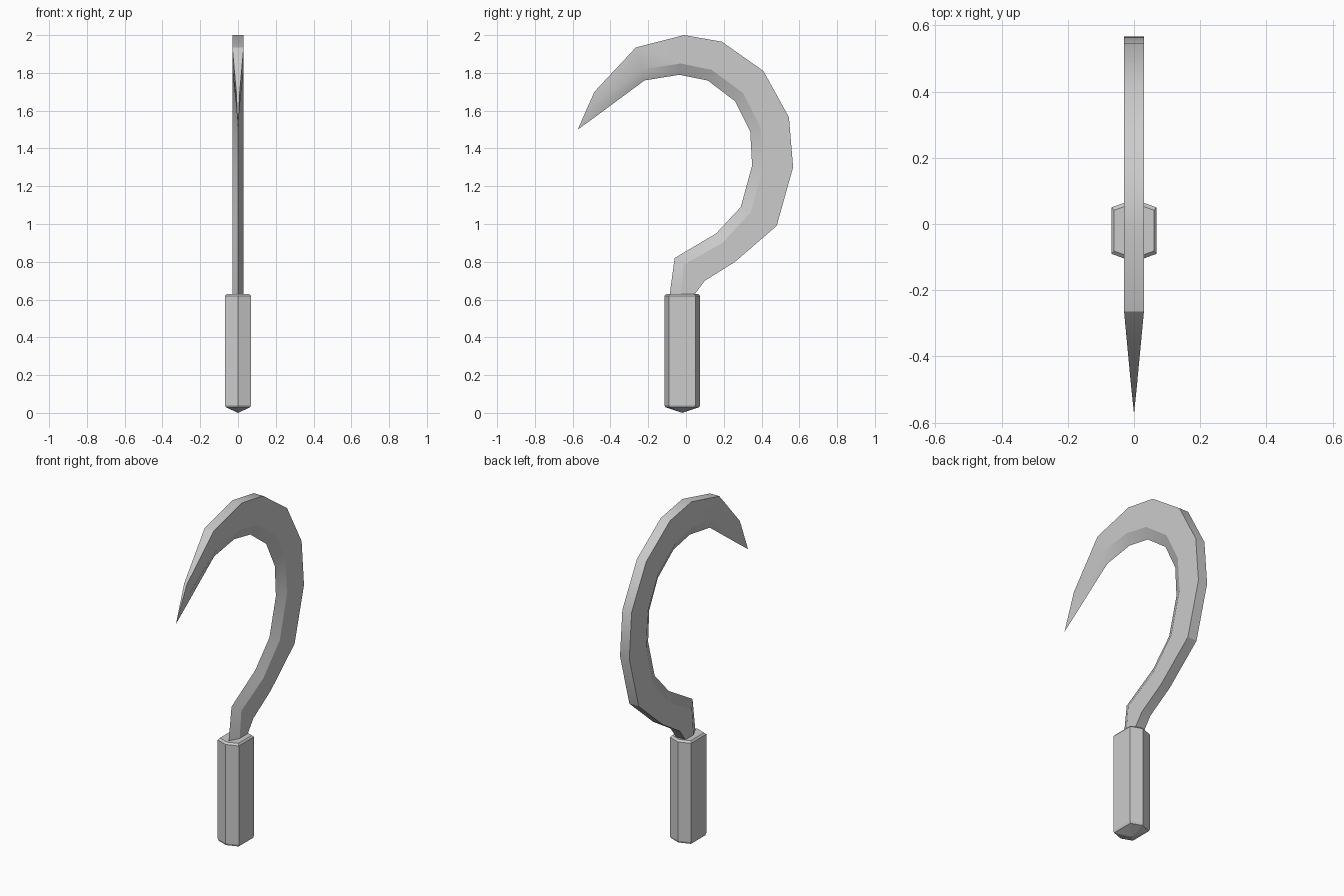
import bpy
import bmesh
from mathutils import Vector

if "Cube" in bpy.data.objects:
    bpy.data.objects.remove(bpy.data.objects["Cube"])


def loft(name, rings, smooth_angle=None):
    """Skin a list of closed rings; one-point rings become apexes."""
    bm = bmesh.new()
    loops = [[bm.verts.new(p) for p in ring] for ring in rings]
    for a, b in zip(loops, loops[1:]):
        n = max(len(a), len(b))
        for i in range(n):
            j = (i + 1) % n
            if len(a) == 1:
                bm.faces.new((a[0], b[j], b[i]))
            elif len(b) == 1:
                bm.faces.new((a[i], a[j], b[0]))
            else:
                bm.faces.new((a[i], a[j], b[j], b[i]))
    for end in (loops[0], loops[-1]):
        if len(end) > 2:
            bm.faces.new(end)
    bmesh.ops.recalc_face_normals(bm, faces=bm.faces)
    mesh = bpy.data.meshes.new(name)
    bm.to_mesh(mesh)
    bm.free()
    obj = bpy.data.objects.new(name, mesh)
    bpy.context.collection.objects.link(obj)
    if smooth_angle:
        bpy.context.view_layer.objects.active = obj
        obj.select_set(True)
        bpy.ops.object.shade_smooth_by_angle(angle=smooth_angle)
        obj.select_set(False)
    return obj


# Handle: stretched hexagonal grip with chamfered ends and a pointed butt
CY = -0.02
HEX = [(0, 0.095), (0.068, 0.07), (0.068, -0.07),
       (0, -0.095), (-0.068, -0.07), (-0.068, 0.07)]
grip = [[(0, CY, 0)]]
for z, s in [(0.03, 0.95), (0.042, 1), (0.62, 1), (0.63, 0.88)]:
    grip.append([(x * s, CY + y * s, z) for x, y in HEX])
loft("handle", grip)

# Blade: (cutting edge y, z, spine y, z, half thickness) along the hook
STATIONS = [
    (-0.09, 0.60, 0.025, 0.60, 0.03),
    (-0.06, 0.82, 0.10, 0.70, 0.03),
    (0.16, 0.95, 0.26, 0.80, 0.03),
    (0.29, 1.09, 0.48, 0.99, 0.03),
    (0.35, 1.31, 0.567, 1.30, 0.03),
    (0.34, 1.49, 0.545, 1.565, 0.03),
    (0.26, 1.65, 0.41, 1.81, 0.03),
    (0.115, 1.76, 0.19, 1.965, 0.03),
    (-0.035, 1.79, -0.01, 2.00, 0.03),
    (-0.22, 1.76, -0.265, 1.935, 0.03),
    (-0.49, 1.56, -0.485, 1.70, 0.009),
]
BEVEL = 0.06
blade = []
for iy, iz, oy, oz, w in STATIONS:
    edge, spine = Vector((0, iy, iz)), Vector((0, oy, oz))
    mid = edge + (spine - edge).normalized() * BEVEL
    side = Vector((w, 0, 0))
    blade.append([edge, mid + side, spine + side, spine - side, mid - side])
blade.append([(0, -0.573, 1.50)])
loft("blade", blade, 0.46)
